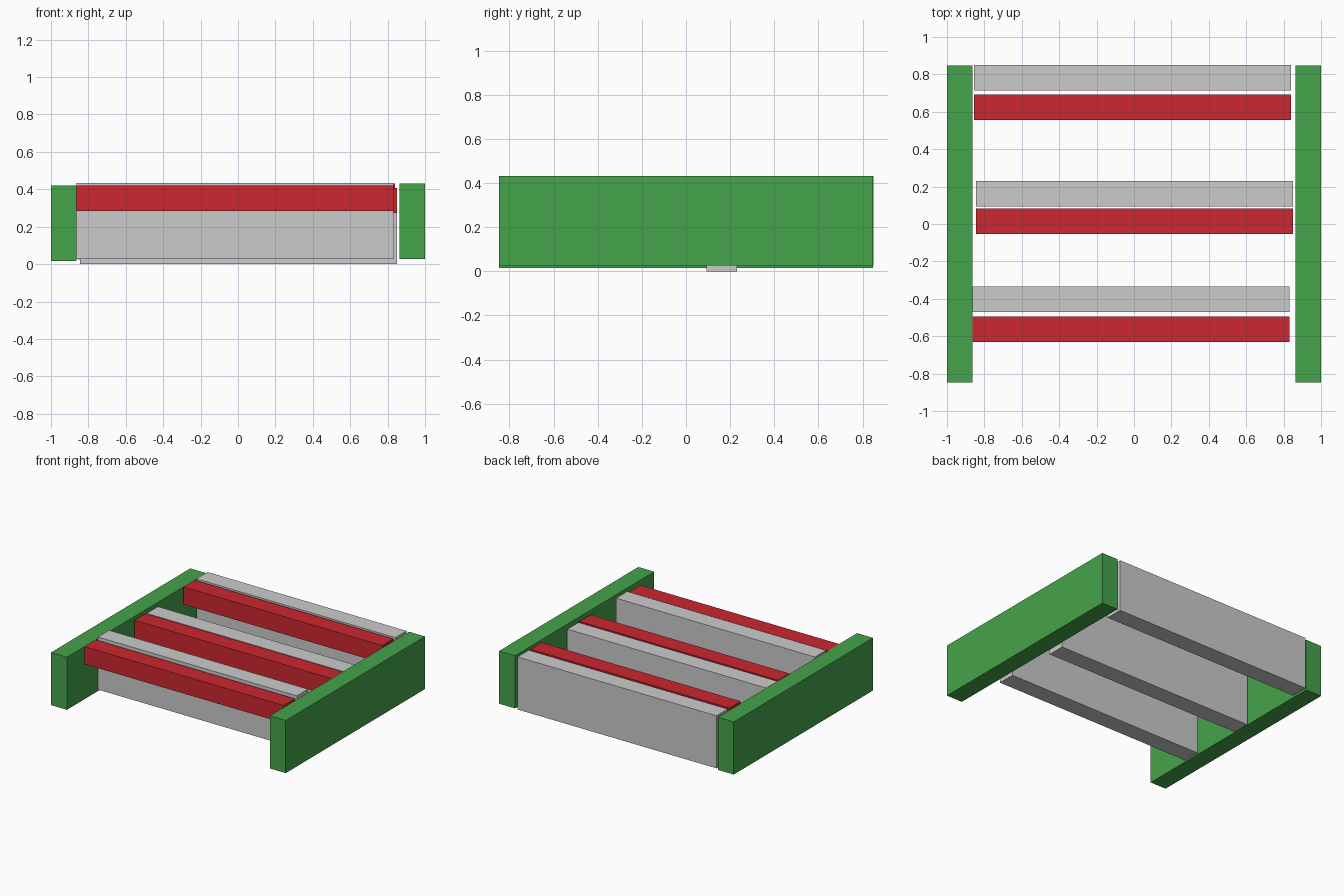
import bpy

if "Cube" in bpy.data.objects:
    bpy.data.objects.remove(bpy.data.objects["Cube"])


def box(name, x, y, z, mat=None):
    """Axis-aligned board given by its (min, max) on each axis."""
    bpy.ops.mesh.primitive_cube_add(size=1, location=[sum(r) / 2 for r in (x, y, z)])
    ob = bpy.context.object
    ob.name = name
    ob.scale = [r[1] - r[0] for r in (x, y, z)]
    bpy.ops.object.transform_apply(location=False, rotation=False, scale=True)
    if mat:
        ob.data.materials.append(mat)
    return ob


def paint(name, color):
    mat = bpy.data.materials.new(name)
    mat.diffuse_color = color
    mat.use_nodes = True
    mat.node_tree.nodes["Principled BSDF"].inputs["Base Color"].default_value = mat.diffuse_color
    return mat


green = paint("green", (0.06, 0.37, 0.07, 1))
red = paint("red", (0.6, 0.02, 0.03, 1))

LENGTH, THICK, HEIGHT = 1.695, 0.136, 0.405

# Side rails, slightly uneven in height
for name, x0, z0 in (("left_rail", -1.0, 0.016), ("right_rail", 1 - THICK, 0.027)):
    box(name, (x0, x0 + THICK), (-LENGTH / 2, LENGTH / 2), (z0, z0 + HEIGHT), green)

# Three rows: tall grey cross board with a red slat in front of its top edge
# name, left end, grey front y, grey bottom z, red front y, red top z
rows = (
    ("front", -0.864, -0.471, 0.028, -0.631, 0.420),
    ("middle", -0.844, 0.094, 0.0, -0.054, 0.408),
    ("back", -0.855, 0.714, 0.026, 0.556, 0.430),
)
for name, x0, gy, gz, ry, rz in rows:
    x = (x0, x0 + LENGTH)
    box(name + "_cross_board", x, (gy, gy + THICK), (gz, gz + HEIGHT))
    box(name + "_slat", x, (ry, ry + THICK), (rz - THICK, rz), red)
